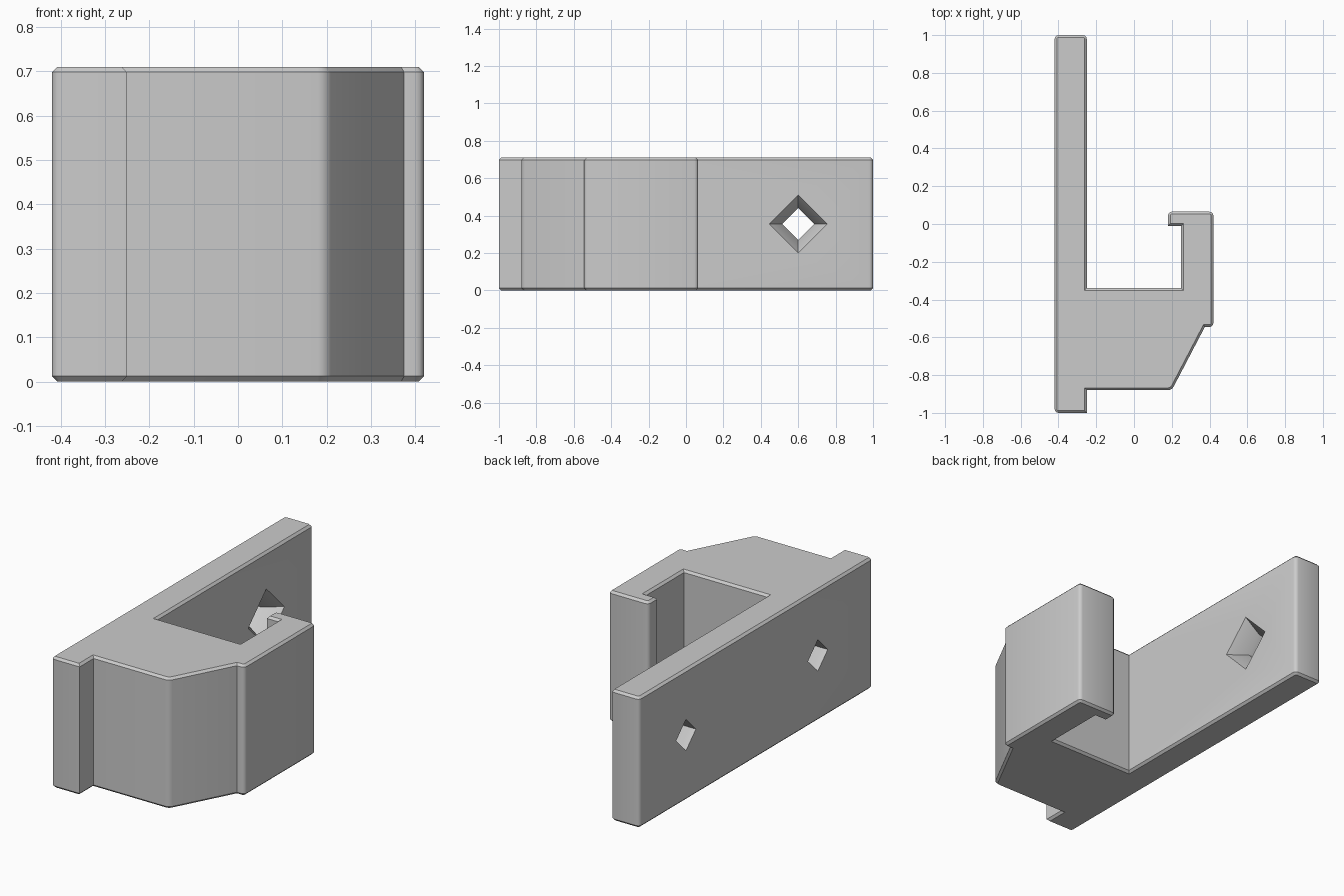
import bpy, bmesh, math

cube = bpy.data.objects.get("Cube")
if cube:
    bpy.data.objects.remove(cube, do_unlink=True)

HEIGHT = 0.71
CHAMFER = 0.012
PLATE_OUT, PLATE_IN = -0.42, -0.25

grey = bpy.data.materials.new("plain_grey")
grey.use_nodes = True
grey.diffuse_color = (0.6, 0.6, 0.6, 1)
grey.node_tree.nodes["Principled BSDF"].inputs["Base Color"].default_value = (0.6, 0.6, 0.6, 1)


def add_object(name, bm):
    bmesh.ops.recalc_face_normals(bm, faces=bm.faces[:])
    mesh = bpy.data.meshes.new(name)
    bm.to_mesh(mesh)
    bm.free()
    mesh.materials.append(grey)
    obj = bpy.data.objects.new(name, mesh)
    bpy.context.collection.objects.link(obj)
    return obj


# Outline of plate, block and hook; True marks a rounded corner
outline = [
    (PLATE_OUT, -1, True), (PLATE_IN, -1, False),
    (PLATE_IN, -0.88, False), (0.2, -0.88, True),
    (0.375, -0.545, False), (0.42, -0.545, True),
    (0.42, 0.065, True), (0.18, 0.065, True),
    (0.18, -0.01, False), (0.25, -0.01, False),
    (0.25, -0.34, False), (PLATE_IN, -0.34, False),
    (PLATE_IN, 1, True), (PLATE_OUT, 1, True),
]
bm = bmesh.new()
lower = [bm.verts.new((x, y, 0)) for x, y, _ in outline]
upper = [bm.verts.new((x, y, HEIGHT)) for x, y, _ in outline]
bm.faces.new(lower[::-1])
bm.faces.new(upper)
count = len(outline)
for i in range(count):
    j = (i + 1) % count
    bm.faces.new((lower[i], lower[j], upper[j], upper[i]))

# Round the marked upright corners, then chamfer both rims
corners = [bm.edges.get((lower[i], upper[i])) for i in range(count) if outline[i][2]]
bmesh.ops.bevel(bm, geom=corners, offset=0.02, segments=3, profile=0.5, affect='EDGES')
bm.normal_update()
rims = {e for f in bm.faces if abs(f.normal.z) > 0.9 for e in f.edges}
bmesh.ops.bevel(bm, geom=list(rims), offset=CHAMFER, segments=1, affect='EDGES')
bracket = add_object("hook_bracket", bm)


def screw_cutter(y, rings):
    """Four-sided tapered pin along x, from (x, radius) rings."""
    bm = bmesh.new()
    loops = []
    for x, r in rings:
        loops.append([bm.verts.new((x, y + r * math.cos(k * math.pi / 2),
                                    HEIGHT / 2 + r * math.sin(k * math.pi / 2)))
                      for k in range(4)])
    for a, b in zip(loops, loops[1:]):
        for k in range(4):
            n = (k + 1) % 4
            bm.faces.new((a[k], a[n], b[n], b[k]))
    bm.faces.new(loops[0])
    bm.faces.new(loops[-1])
    cutter = add_object("screw_hole_cutter", bm)
    cutter.hide_render = True
    return cutter


# Countersunk screw holes: one through the plate, one closed by the block
SHANK, HEAD, DEPTH = 0.085, 0.155, 0.09
shank = [(PLATE_OUT - 0.1, SHANK), (PLATE_IN - DEPTH, SHANK)]
slope = (HEAD - SHANK) / DEPTH
for y, past in ((0.6, 0.02), (-0.53, 0)):
    cutter = screw_cutter(y, shank + [(PLATE_IN + past, HEAD + slope * past)])
    cut = bracket.modifiers.new("screw_hole", 'BOOLEAN')
    cut.operation = 'DIFFERENCE'
    cut.solver = 'EXACT'
    cut.object = cutter
    bpy.context.view_layer.objects.active = bracket
    bpy.ops.object.modifier_apply(modifier=cut.name)
    bpy.data.objects.remove(cutter, do_unlink=True)

# Smooth only the rounded corners
bpy.ops.object.select_all(action='DESELECT')
bracket.select_set(True)
bpy.context.view_layer.objects.active = bracket
bpy.ops.object.shade_smooth_by_angle(angle=math.radians(32))
